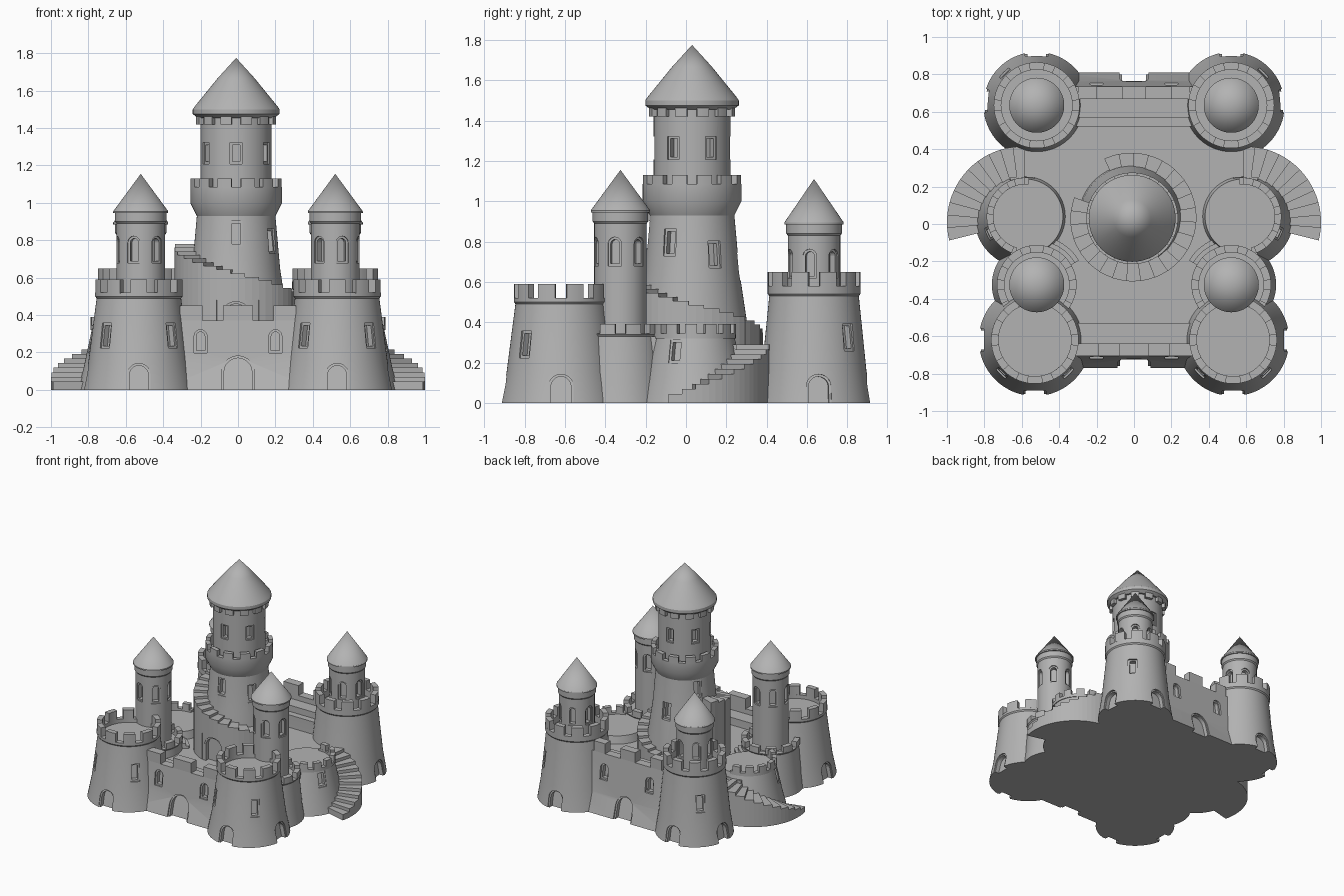
import bpy, bmesh
from math import radians, sin, cos, pi
from mathutils import Vector, Matrix

cube = bpy.data.objects.get("Cube")
if cube:
    bpy.data.objects.remove(cube)

stone = bpy.data.materials.new("grey_stone")
stone.use_nodes = True
stone.diffuse_color = (0.45, 0.45, 0.45, 1)
stone.node_tree.nodes["Principled BSDF"].inputs["Base Color"].default_value = (0.45, 0.45, 0.45, 1)


def finish(bm, name, smooth=True):
    bmesh.ops.recalc_face_normals(bm, faces=bm.faces)
    mesh = bpy.data.meshes.new(name)
    bm.to_mesh(mesh)
    bm.free()
    obj = bpy.data.objects.new(name, mesh)
    bpy.context.collection.objects.link(obj)
    mesh.materials.append(stone)
    if smooth:
        select(obj)
        bpy.ops.object.shade_smooth_by_angle(angle=radians(30))
    return obj


def select(obj):
    bpy.ops.object.select_all(action='DESELECT')
    obj.select_set(True)
    bpy.context.view_layer.objects.active = obj


def lathe(name, centre, profile, steps=64):
    bm = bmesh.new()
    vs = [bm.verts.new((r, 0, z)) for r, z in profile]
    edges = [bm.edges.new(pair) for pair in zip(vs, vs[1:])]
    bmesh.ops.spin(bm, geom=vs + edges, cent=(0, 0, 0), axis=(0, 0, 1),
                   angle=2 * pi, steps=steps)
    bmesh.ops.remove_doubles(bm, verts=bm.verts, dist=1e-4)
    bmesh.ops.translate(bm, verts=bm.verts, vec=(*centre, 0))
    return finish(bm, name)


def add_arc(bm, centre, r0, r1, a0, a1, z0, z1, segs=4):
    """Solid block bent around a vertical axis."""
    rows = []
    for i in range(segs + 1):
        a = radians(a0 + (a1 - a0) * i / segs)
        rows.append([bm.verts.new((centre[0] + r * cos(a), centre[1] + r * sin(a), z))
                     for r, z in ((r0, z0), (r1, z0), (r1, z1), (r0, z1))])
    for p, q in zip(rows, rows[1:]):
        for k in range(4):
            n = (k + 1) % 4
            bm.faces.new((p[k], p[n], q[n], q[k]))
    bm.faces.new(rows[0])
    bm.faces.new(rows[-1])


def add_box(bm, x0, x1, y0, y1, z0, z1):
    size = Vector((x1 - x0, y1 - y0, z1 - z0))
    mid = Vector((x0 + x1, y0 + y1, z0 + z1)) / 2
    bmesh.ops.create_cube(bm, size=1, matrix=Matrix.Translation(mid) @ Matrix.Diagonal((*size, 1)))


def merlons(name, centre, r0, r1, z0, z1, count, first=0, last=360, fill=0.6):
    bm = bmesh.new()
    pitch = (last - first) / count
    for i in range(count):
        a = first + pitch * (i + 0.5)
        add_arc(bm, centre, r0, r1, a - pitch * fill / 2, a + pitch * fill / 2, z0, z1)
    return finish(bm, name)


def add_opening(bm, centre, angle, r_low, r_high, z, w, h, arch, grow, depth):
    """Prism for a door or window, leaning with the wall."""
    bottom = -0.05 if z <= 0 else -grow
    half, top = w / 2 + grow, h + grow
    pts = [(-half, bottom), (half, bottom)]
    if arch:
        pts += [(half * cos(pi * k / 10), top - half + half * sin(pi * k / 10)) for k in range(11)]
    else:
        pts += [(half, top), (-half, top)]
    turn = Matrix.Rotation(radians(angle), 3, 'Z')
    base = Vector((*centre, z))
    loops = []
    for out in (-depth, 0.1):
        loops.append([bm.verts.new(base + turn @ Vector((r_low + (r_high - r_low) * v / h + out, u, v)))
                      for u, v in pts])
    inner, outer = loops
    bm.faces.new(inner)
    bm.faces.new(outer)
    for k in range(len(pts)):
        n = (k + 1) % len(pts)
        bm.faces.new((inner[k], inner[n], outer[n], outer[k]))


def carve(obj, openings):
    """Cut a shallow surround, then the deep hole, for every opening."""
    for grow, depth in ((0.012, 0.012), (0, 0.045)):
        bm = bmesh.new()
        for spec in openings:
            add_opening(bm, *spec, grow, depth)
        cutter = finish(bm, "opening_cutter", False)
        cutter.hide_render = True
        mod = obj.modifiers.new("openings", 'BOOLEAN')
        mod.object, mod.operation, mod.solver = cutter, 'DIFFERENCE', 'EXACT'
        select(obj)
        bpy.ops.object.modifier_apply(modifier=mod.name)
        bpy.data.objects.remove(cutter)
    select(obj)
    bpy.ops.object.shade_smooth_by_angle(angle=radians(30))


def battlement_tower(name, c, r_base, r_top, floor, notch, top, count):
    lip, inner = r_top + 0.008, r_top - 0.032
    body = lathe(name, c, [(0, 0), (r_base, 0), (r_base * 0.6 + r_top * 0.4, floor * 0.3),
                           (r_top, floor), (lip, floor + 0.01), (lip, notch),
                           (inner, notch), (inner, floor), (0, floor)])
    merlons(name + "_merlons", c, inner, lip, notch - 0.005, top, count)
    return body


def turret(name, c, base, eave, apex, sill, turn):
    r = 0.13
    body = lathe(name, c, [(0, base), (r, base), (r, eave - 0.06), (r + 0.008, eave - 0.05),
                           (r + 0.008, eave), (0, eave)])
    carve(body, [(c, turn + 60 * k, r, r, sill, 0.045, 0.12, True) for k in range(6)])
    lathe(name + "_roof", c, [(0, eave - 0.005), (0.147, eave - 0.005), (0.147, eave + 0.005), (0, apex)])


def wall(name, profile, y_mid, blocks, z0, z1, openings):
    bm = bmesh.new()
    ends = [[bm.verts.new((x, y, z)) for y, z in profile] for x in (-0.42, 0.42)]
    for loop in ends:
        bm.faces.new(loop)
    for k in range(len(profile)):
        n = (k + 1) % len(profile)
        bm.faces.new((ends[0][k], ends[0][n], ends[1][n], ends[1][k]))
    carve(finish(bm, name, False), openings)
    bm = bmesh.new()
    for x, half in blocks:
        add_box(bm, x - half, x + half, y_mid - 0.033, y_mid + 0.033, z0 - 0.005, z1)
    finish(bm, name + "_merlons", False)


# Courtyard
COURT, WALK = 0.27, 0.33
bm = bmesh.new()
add_box(bm, -0.61, 0.61, -0.6, 0.6, 0, COURT)
finish(bm, "courtyard", False)

# Front and back walls with gates
wall("front_wall", [(-0.5, 0), (-0.77, 0), (-0.725, 0.15), (-0.705, 0.37), (-0.64, 0.37),
                    (-0.64, WALK), (-0.53, WALK), (-0.53, 0.2)], -0.672,
     [(-0.25, 0.06), (0, 0.08), (0.25, 0.06)], 0.37, 0.45,
     [((0, 0), -90, 0.77, 0.725, 0, 0.15, 0.17, True)] +
     [((x, 0), -90, 0.72, 0.71, 0.21, 0.045, 0.1, True) for x in (-0.2, 0.2)])
wall("back_wall", [(0.5, 0), (0.81, 0), (0.765, 0.15), (0.735, 0.46), (0.67, 0.46), (0.67, 0.42),
                   (0.57, 0.42), (0.57, 0.37), (0.52, 0.37), (0.52, 0.2)], 0.702,
     [(-0.25, 0.05), (0, 0.065), (0.25, 0.05)], 0.46, 0.54,
     [((0, 0), 90, 0.81, 0.765, 0, 0.13, 0.17, True)] +
     [((x, 0), 90, 0.75, 0.74, 0.27, 0.045, 0.1, True) for x in (-0.2, 0.2)])

# Mirrored side parts
for s, side in ((1, "left_"), (-1, "right_")):
    def ang(a):
        return a if s > 0 else 180 - a

    # Front corner tower
    c = (s * 0.53, -0.62)
    body = battlement_tower(side + "front_tower", c, 0.3, 0.226, 0.49, 0.52, 0.59, 10)
    carve(body, [(c, ang(a), 0.3, 0.272, 0, 0.1, 0.13, True) for a in (-90, 0)] +
          [(c, ang(a), 0.26, 0.245, 0.235, 0.045, 0.11, False) for a in (-135, -45)])

    # Back corner tower and its turret
    c = (s * 0.52, 0.635)
    body = battlement_tower(side + "back_tower", c, 0.285, 0.222, 0.53, 0.58, 0.65, 10)
    carve(body, [(c, ang(a), 0.285, 0.26, 0, 0.1, 0.13, True) for a in (5, 90)] +
          [(c, ang(45), 0.25, 0.235, 0.27, 0.045, 0.11, False)])
    turret(side + "back_turret", c, 0.5, 0.89, 1.11, 0.63, ang(-10))

    # Front turret on its round base
    c = (s * 0.52, -0.325)
    battlement_tower(side + "turret_base", c, 0.24, 0.205, WALK, 0.345, 0.39, 10)
    turret(side + "front_turret", c, 0.3, 0.95, 1.155, 0.69, ang(-13))

    # Side bastion
    c = (s * 0.58, 0.04)
    body = lathe(side + "bastion", c, [(0, 0), (0.275, 0), (0.245, 0.12), (0.2, WALK), (0, WALK)])
    carve(body, [(c, ang(-25), 0.23, 0.21, 0.21, 0.045, 0.09, False)])
    bm = bmesh.new()
    add_arc(bm, c, 0.172, 0.208, ang(-75), ang(95), WALK - 0.01, 0.345, 24)
    finish(bm, side + "bastion_parapet")
    merlons(side + "bastion_merlons", c, 0.172, 0.208, 0.34, 0.39, 6, ang(-75), ang(95))

    # Low steps from the courtyard to the side walk
    bm = bmesh.new()
    for i in range(3):
        z = COURT + 0.02 * (i + 1)
        x = 0.53 + 0.028 * i
        add_box(bm, min(s * x, s * 0.66), max(s * x, s * 0.66), -0.2, 0.25 - 0.028 * i, 0.1, z)
        add_arc(bm, (s * 0.52, -0.325), 0.1, 0.26 - 0.024 * i, ang(60), ang(150), 0.1, z, 16)
    finish(bm, side + "walk_steps", False)

    # Outer curved stair
    bm = bmesh.new()
    count = 11
    for i in range(count):
        a = -14 + 106 * i / count
        add_arc(bm, (s * 0.595, 0.01), 0.16, 0.405, ang(a), ang(a + 106 / count),
                0, 0.045 + 0.245 * i / (count - 1), 2)
    finish(bm, side + "outer_stair", False)

# Keep
K = (-0.01, 0.03)
keep = lathe("keep", K, [(0, 0.1), (0.3, 0.1), (0.28, 0.35), (0.235, 0.65), (0.21, 0.93),
                         (0.245, 1.0), (0.245, 1.085), (0.212, 1.085), (0.212, 1.05), (0, 1.05)])
carve(keep, [(K, a, 0.228, 0.216, z, 0.045, 0.11, False)
             for a, z in ((-90, 0.78), (-30, 0.74), (30, 0.68), (150, 0.8), (90, 0.62))])
merlons("keep_merlons", K, 0.212, 0.245, 1.08, 1.13, 12)
drum = lathe("keep_drum", K, [(0, 1), (0.19, 1), (0.19, 1.49), (0, 1.49)])
carve(drum, [(K, 30 + 60 * k, 0.19, 0.19, 1.22, 0.04, 0.09, False) for k in range(6)])
merlons("roof_corbels", K, 0.18, 0.215, 1.42, 1.47, 12, fill=0.55)
lathe("keep_roof", K, [(0, 1.455), (0.205, 1.455), (0.232, 1.475), (0.232, 1.5),
                       (0.222, 1.515), (0.1, 1.665), (0, 1.775)])

# Spiral stair, open above the keep door
bm = bmesh.new()
count, sweep = 24, 315 / 24
for i in range(count):
    a = 115 - sweep * i
    over_door = abs(a - sweep / 2 + 90) < 18
    add_arc(bm, K, 0.18, 0.352 - 0.001 * i, a, a - sweep,
            0.48 if over_door else 0.1, 0.33 + 0.45 * i / (count - 1), 2)
finish(bm, "spiral_stair", False)

# Keep door
bm = bmesh.new()
add_arc(bm, K, 0.2, 0.333, -118, -62, 0.1, 0.5, 12)
door = finish(bm, "keep_door_surround")
carve(door, [(K, -90, 0.333, 0.333, COURT, 0.14, 0.19, True)])
